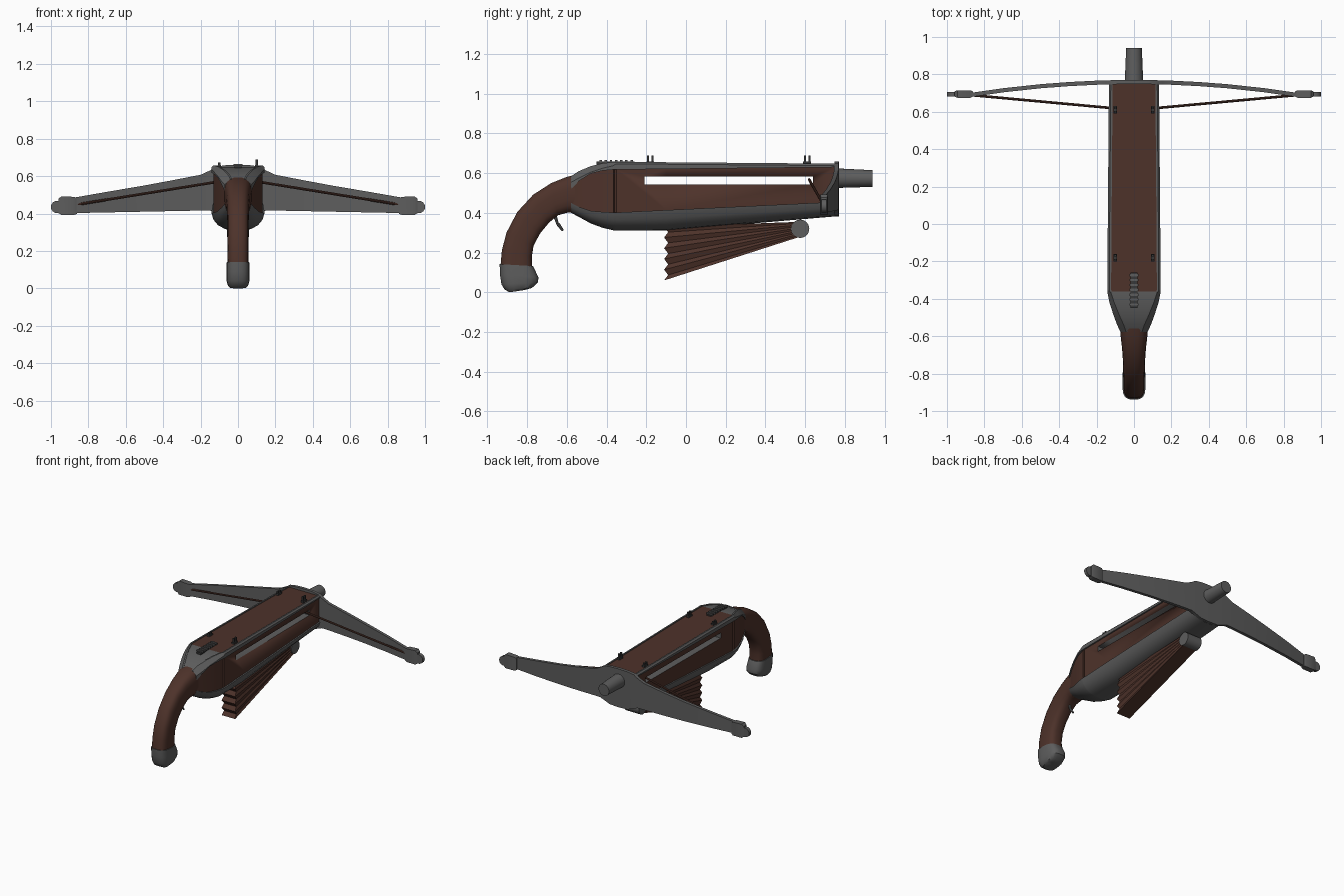
import bpy, bmesh, math
from mathutils import Vector

if "Cube" in bpy.data.objects:
    bpy.data.objects.remove(bpy.data.objects["Cube"], do_unlink=True)


def material(name, colour):
    mat = bpy.data.materials.new(name)
    mat.use_nodes = True
    mat.diffuse_color = (*colour, 1)
    mat.node_tree.nodes["Principled BSDF"].inputs["Base Color"].default_value = (*colour, 1)
    return mat


wood = material("dark brown wood", (0.075, 0.032, 0.023))
steel = material("grey steel", (0.11, 0.11, 0.11))
iron = material("dark iron", (0.04, 0.04, 0.04))


def finish(name, bm, mats, angle=35):
    bmesh.ops.recalc_face_normals(bm, faces=bm.faces)
    mesh = bpy.data.meshes.new(name)
    bm.to_mesh(mesh)
    bm.free()
    for mat in mats:
        mesh.materials.append(mat)
    obj = bpy.data.objects.new(name, mesh)
    bpy.context.collection.objects.link(obj)
    smooth(obj, angle)
    return obj


def smooth(obj, angle=35):
    bpy.ops.object.select_all(action="DESELECT")
    obj.select_set(True)
    bpy.context.view_layer.objects.active = obj
    bpy.ops.object.shade_smooth_by_angle(angle=math.radians(angle))


def loft(name, rings, mats, rule=None, angle=35):
    """Skin a list of equal closed rings and cap both ends."""
    bm = bmesh.new()
    loops = [[bm.verts.new(p) for p in ring] for ring in rings]
    count = len(rings[0])
    for i, (a, b) in enumerate(zip(loops, loops[1:])):
        for j in range(count):
            k = (j + 1) % count
            face = bm.faces.new((a[j], a[k], b[k], b[j]))
            if rule:
                face.material_index = rule(i, j)
    for i, end in ((0, loops[0]), (len(loops), loops[-1])):
        face = bm.faces.new(end)
        face.material_index = 1 if rule else 0
    return finish(name, bm, mats, angle)


def box(name, centre, size, mat):
    bm = bmesh.new()
    bmesh.ops.create_cube(bm, size=1)
    for v in bm.verts:
        v.co = Vector(centre) + Vector(a * b for a, b in zip(v.co, size))
    return finish(name, bm, [mat])


def rod(name, start, end, r1, r2, mat, sides=24):
    start, end = Vector(start), Vector(end)
    axis = end - start
    bm = bmesh.new()
    bmesh.ops.create_cone(bm, cap_ends=True, segments=sides, radius1=r1, radius2=r2, depth=axis.length)
    turn = axis.to_track_quat("Z", "Y")
    for v in bm.verts:
        v.co = turn @ v.co + (start + end) / 2
    return finish(name, bm, [mat])


# Stock: wooden panels set between an upper trim and a rounded steel keel
def stock_ring(y, top, width, bevel, upper, lower, bottom, inset):
    depth = lower - bottom
    lip = 0.006
    half = [(width - bevel - 0.01, top - lip), (width - bevel - 0.01, top),
            (width - bevel, top), (width, top - bevel),
            (width, upper), (width - inset, upper), (width - inset, lower), (width, lower),
            (width * 0.92, lower - depth * 0.4), (width * 0.75, lower - depth * 0.72),
            (width * 0.5, lower - depth * 0.93), (width * 0.22, bottom)]
    return [(x, y, z) for x, z in half] + [(-x, y, z) for x, z in reversed(half)]


stations = [
    (-0.578, 0.585, 0.072, 0.03, 0.52, 0.45, 0.40, 0.004),
    (-0.54, 0.61, 0.09, 0.035, 0.56, 0.43, 0.38, 0.008),
    (-0.48, 0.635, 0.112, 0.03, 0.598, 0.41, 0.347, 0.01),
    (-0.42, 0.65, 0.131, 0.025, 0.613, 0.405, 0.325, 0.01),
    (-0.365, 0.656, 0.142, 0.018, 0.618, 0.402, 0.312, 0.01),
    (-0.36, 0.656, 0.142, 0.012, 0.618, 0.402, 0.312, 0.018),
    (-0.35, 0.656, 0.142, 0.01, 0.618, 0.402, 0.312, 0.01),
    (-0.1, 0.655, 0.141, 0.01, 0.621, 0.414, 0.31, 0.01),
    (0.75, 0.648, 0.134, 0.01, 0.63, 0.455, 0.382, 0.01),
]


def stock_colour(i, j):
    side_panel = j in (5, 17)
    deck = j == 23 and i >= 5
    return 0 if side_panel or deck else 1


stock = loft("stock", [stock_ring(*s) for s in stations], [wood, steel], stock_colour)

# Long slot cut straight through the stock, lined with steel
cutter = box("slot_cutter", (0, 0.215, 0.563), (0.6, 0.85, 0.038), wood)
cutter.data.materials.append(steel)
for face in cutter.data.polygons:
    face.material_index = 1
cutter.hide_render = True
cutter.hide_viewport = False
cut = stock.modifiers.new("slot", "BOOLEAN")
cut.object = cutter
cut.operation = "DIFFERENCE"
cut.solver = "EXACT"
bpy.context.view_layer.objects.active = stock
bpy.ops.object.modifier_apply(modifier=cut.name)
bpy.data.objects.remove(cutter, do_unlink=True)


# Grip and butt cap: rounded sections between a back point and an inner point
def grip_ring(back, inner, width, sides=20):
    back, inner = Vector((0, *back)), Vector((0, *inner))
    mid, reach = (back + inner) / 2, (back - inner) / 2
    ring = []
    for n in range(sides):
        a = math.tau * (n + 0.5) / sides
        c, s = (math.copysign(abs(f(a)) ** 0.65, f(a)) for f in (math.cos, math.sin))
        ring.append(mid + reach * c + Vector((width * s, 0, 0)))
    return ring


grip = [
    ((-0.55, 0.595), (-0.55, 0.40), 0.076),
    ((-0.60, 0.582), (-0.60, 0.40), 0.072),
    ((-0.68, 0.55), (-0.645, 0.387), 0.064),
    ((-0.77, 0.492), (-0.69, 0.35), 0.059),
    ((-0.85, 0.405), (-0.735, 0.295), 0.057),
    ((-0.905, 0.30), (-0.767, 0.235), 0.057),
    ((-0.928, 0.21), (-0.776, 0.18), 0.057),
    ((-0.935, 0.13), (-0.774, 0.12), 0.057),
]
loft("grip", [grip_ring(*g) for g in grip], [wood], angle=50)
butt = [
    ((-0.939, 0.142), (-0.77, 0.132), 0.062),
    ((-0.938, 0.09), (-0.742, 0.075), 0.063),
    ((-0.93, 0.04), (-0.745, 0.05), 0.062),
    ((-0.915, 0.015), (-0.775, 0.022), 0.056),
    ((-0.89, 0.0), (-0.81, 0.012), 0.045),
]
loft("butt_cap", [grip_ring(*b) for b in butt], [steel])

# Trigger
for a, b in (((-0.66, 0.385), (-0.645, 0.34)), ((-0.645, 0.345), (-0.62, 0.31))):
    rod("trigger", (0, *a), (0, *b), 0.009, 0.006, steel, 8)

# Bow: a thin curved plate, deep in the middle and tapering outward
half_bow = [(0, 0.66, 0.383), (0.07, 0.658, 0.386), (0.12, 0.65, 0.405), (0.15, 0.63, 0.416),
            (0.2, 0.607, 0.416), (0.35, 0.578, 0.413), (0.5, 0.55, 0.41),
            (0.7, 0.516, 0.406), (0.9, 0.481, 0.402)]
outline = [(-x, t, b) for x, t, b in reversed(half_bow[1:])] + half_bow
rings = []
for x, t, b in outline:
    y = 0.77 - 0.09 * x * x
    rings.append([(x, y, b), (x, y, t), (x, y - 0.022, t), (x, y - 0.022, b)])
loft("bow", rings, [steel])

# Bow tips and string
for side in (-1, 1):
    sections = [(0.86, 0.398, 0.482, 0.013), (0.875, 0.393, 0.489, 0.02),
                (0.945, 0.393, 0.492, 0.02), (0.96, 0.402, 0.478, 0.014)]
    loft("bow_tip", [[(side * x, 0.695 - h, lo), (side * x, 0.695 + h, lo),
                      (side * x, 0.695 + h, hi), (side * x, 0.695 - h, hi)]
                     for x, lo, hi, h in sections], [steel])
    rod("tip_knob", (side * 0.967, 0.683, 0.435), (side * 0.967, 0.707, 0.435), 0.033, 0.033, steel)
    rod("string", (side * 0.88, 0.69, 0.445), (side * 0.12, 0.62, 0.568), 0.007, 0.007, wood, 8)
rod("string_middle", (-0.125, 0.62, 0.568), (0.125, 0.62, 0.568), 0.007, 0.007, wood, 8)

# Muzzle
rod("muzzle", (0, 0.74, 0.575), (0, 0.94, 0.573), 0.05, 0.042, steel)

# Pleated bellows fanning down from a hinge roller
pleats = 10
rings = []
for n in range(pleats + 1):
    t = n / pleats
    fold = 0 if n % 2 == 0 else 0.02
    rear_z = 0.33 + (0.06 - 0.33) * t
    front_z = 0.355 + (0.28 - 0.355) * t
    w = 0.054 - fold * 0.3
    rings.append([(-w, -0.11 + fold, rear_z), (w, -0.11 + fold, rear_z),
                  (w, 0.575, front_z), (-w, 0.575, front_z)])
loft("bellows", rings, [wood], angle=10)
rod("hinge_roller", (-0.058, 0.575, 0.32), (0.058, 0.575, 0.32), 0.046, 0.046, steel)

# Ribbed rear sight
box("sight_rail", (0, -0.355, 0.651), (0.036, 0.19, 0.014), iron)
for n in range(7):
    box("sight_rib", (0, -0.43 + n * 0.026, 0.66), (0.05, 0.012, 0.012), steel)

# Small forked studs along the deck edges
for side, height in ((-1, 0.022), (1, 0.036)):
    for y in (-0.18, 0.61):
        box("stud_base", (side * 0.1, y, 0.653), (0.02, 0.04, 0.014), iron)
        for step in (-0.011, 0.011):
            box("stud_prong", (side * 0.1, y + step, 0.652 + height / 2), (0.012, 0.01, height), iron)
